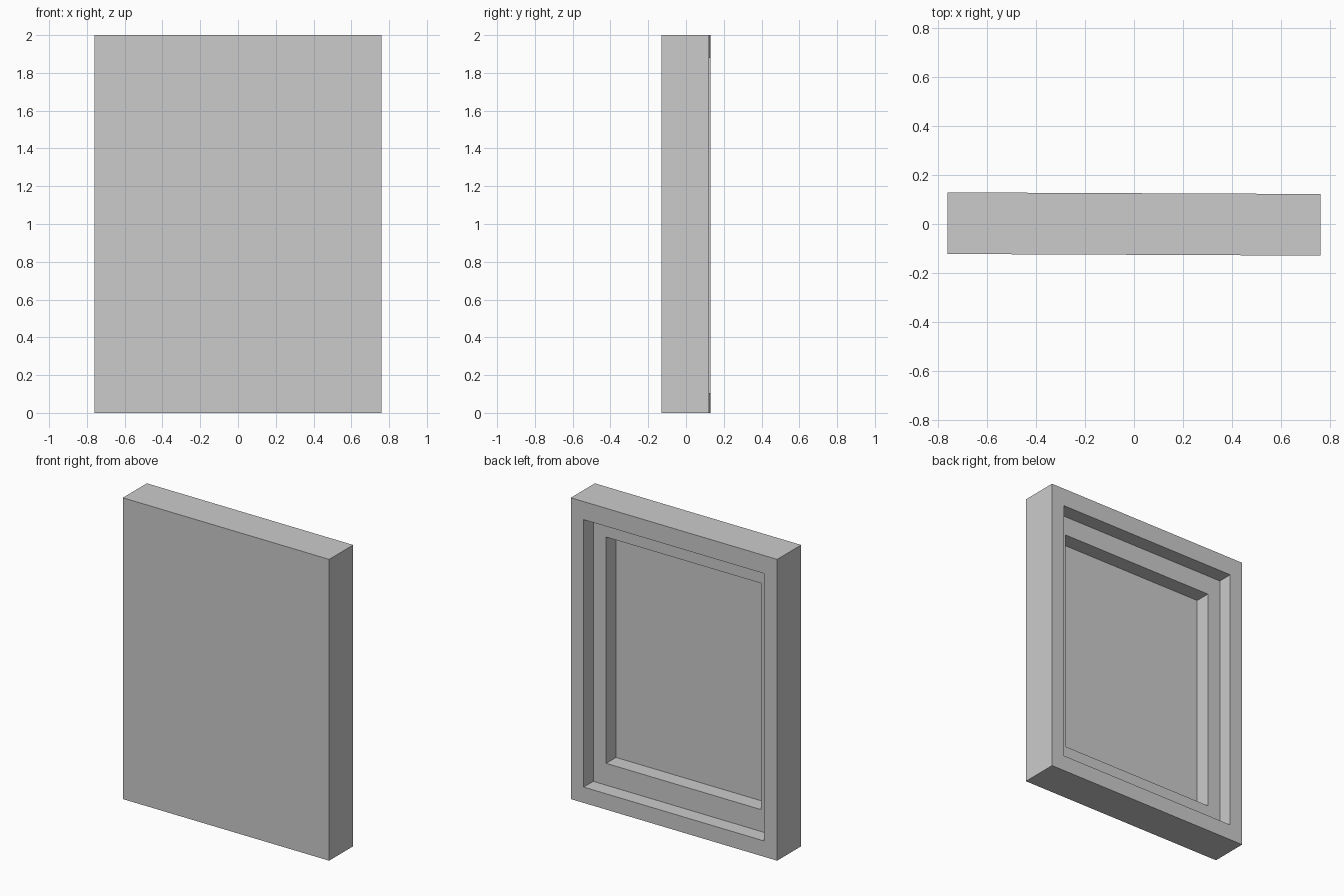
import bpy, bmesh, math

if "Cube" in bpy.data.objects:
    bpy.data.objects.remove(bpy.data.objects["Cube"])

W, T, H = 0.76, 0.1255, 2.0    # half width, half thickness, height
bm = bmesh.new()


def loop(hw, y, z0, z1):
    """Rectangular ring of vertices in the plane y."""
    return [bm.verts.new(p) for p in
            ((-hw, y, z0), (hw, y, z0), (hw, y, z1), (-hw, y, z1))]


# Rings run from the flat front, round the outside, down into the stepped back recess
steps = [
    (W, -T, 0.0, H),
    (W, T, 0.0, H),
    (W - 0.095, T, 0.105, H - 0.12),
    (W - 0.095, T - 0.1, 0.105, H - 0.12),
    (W - 0.19, T - 0.1, 0.25, H - 0.248),
    (W - 0.19, T - 0.203, 0.25, H - 0.248),
]
rings = [loop(*s) for s in steps]
for a, b in zip(rings, rings[1:]):
    for i in range(4):
        j = (i + 1) % 4
        bm.faces.new((a[i], a[j], b[j], b[i]))

# Front panel and recess floor
bm.faces.new(rings[0])
bm.faces.new(rings[-1])
bmesh.ops.recalc_face_normals(bm, faces=bm.faces)

mesh = bpy.data.meshes.new("stepped_frame_panel")
bm.to_mesh(mesh)
bm.free()
panel = bpy.data.objects.new("stepped_frame_panel", mesh)
bpy.context.collection.objects.link(panel)

# The panel sits very slightly turned
panel.rotation_euler.z = math.radians(-0.25)
